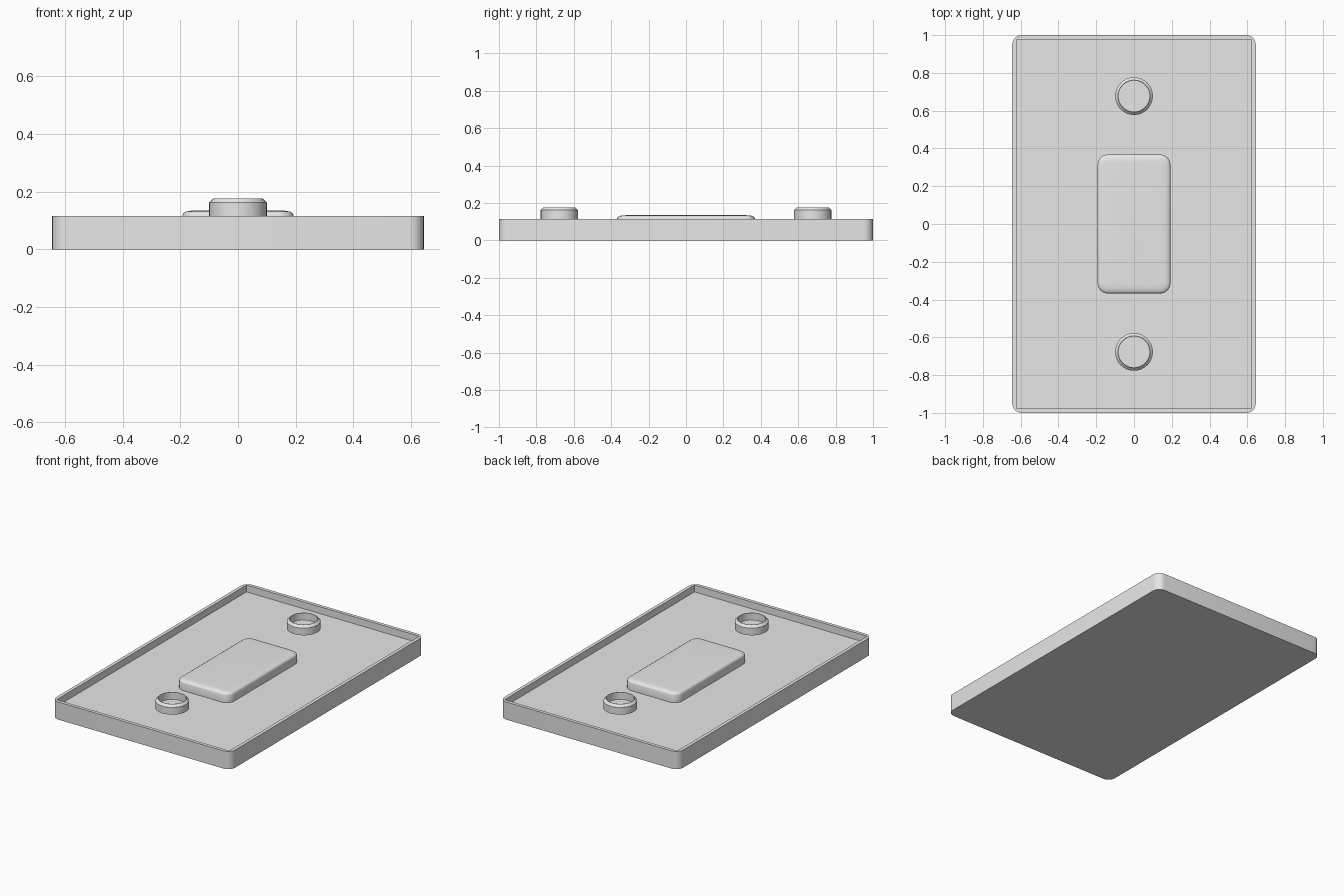
import bpy, bmesh
from math import cos, sin, pi, radians

cube = bpy.data.objects.get("Cube")
if cube:
    bpy.data.objects.remove(cube, do_unlink=True)

grey = bpy.data.materials.new("plain grey")
grey.use_nodes = True
colour = (0.8, 0.8, 0.8, 1)
grey.diffuse_color = colour
grey.node_tree.nodes["Principled BSDF"].inputs["Base Color"].default_value = colour


def outline(half_x, half_y, radius, segments):
    """Rounded rectangle, or a circle when the radius equals both halves."""
    points = []
    for corner, (sx, sy) in enumerate([(1, 1), (-1, 1), (-1, -1), (1, -1)]):
        for i in range(segments + 1):
            a = (corner + i / segments) * pi / 2
            points.append((sx * (half_x - radius) + radius * cos(a),
                           sy * (half_y - radius) + radius * sin(a)))
    return points


def stacked(name, loops, segments, centre_y=0, sharp=30):
    """Closed solid bridging outlines given as (half_x, half_y, radius, z)."""
    bm = bmesh.new()
    rings = [[bm.verts.new((x, y + centre_y, z)) for x, y in outline(hx, hy, r, segments)]
             for hx, hy, r, z in loops]
    for low, high in zip(rings, rings[1:]):
        for i in range(len(low)):
            j = (i + 1) % len(low)
            bm.faces.new((low[i], low[j], high[j], high[i]))
    bm.faces.new(rings[0][::-1])
    bm.faces.new(rings[-1])
    bmesh.ops.remove_doubles(bm, verts=bm.verts, dist=0.0001)
    bmesh.ops.recalc_face_normals(bm, faces=bm.faces)
    mesh = bpy.data.meshes.new(name)
    bm.to_mesh(mesh)
    bm.free()
    mesh.materials.append(grey)
    obj = bpy.data.objects.new(name, mesh)
    bpy.context.collection.objects.link(obj)
    bpy.ops.object.select_all(action="DESELECT")
    obj.select_set(True)
    bpy.context.view_layer.objects.active = obj
    bpy.ops.object.shade_smooth_by_angle(angle=radians(sharp))


# Base plate with a raised rim and a square-cornered recess
W, L, RIM, TOP, FLOOR = 0.645, 1.0, 0.022, 0.115, 0.07
stacked("base_plate", [(W, L, 0.05, 0), (W, L, 0.05, TOP),
                       (W - RIM, L - RIM, 0, TOP), (W - RIM, L - RIM, 0, FLOOR)], 6)

# Central pad with a softly rounded top
pad = [(0, FLOOR), (0, 0.118), (0.003, 0.125), (0.012, 0.131), (0.03, 0.134), (0.05, 0.135)]
stacked("centre_pad", [(0.193 - d, 0.368 - d, 0.055 - d, z) for d, z in pad], 6, sharp=50)

# Hollow round caps with chamfered lips
cap = [(0.1, TOP), (0.1, 0.162), (0.085, 0.177), (0.082, 0.177), (0.082, 0.13)]
for side, y in (("front", -0.677), ("back", 0.677)):
    stacked(side + "_cap", [(r, r, r, z) for r, z in cap], 8, centre_y=y)
